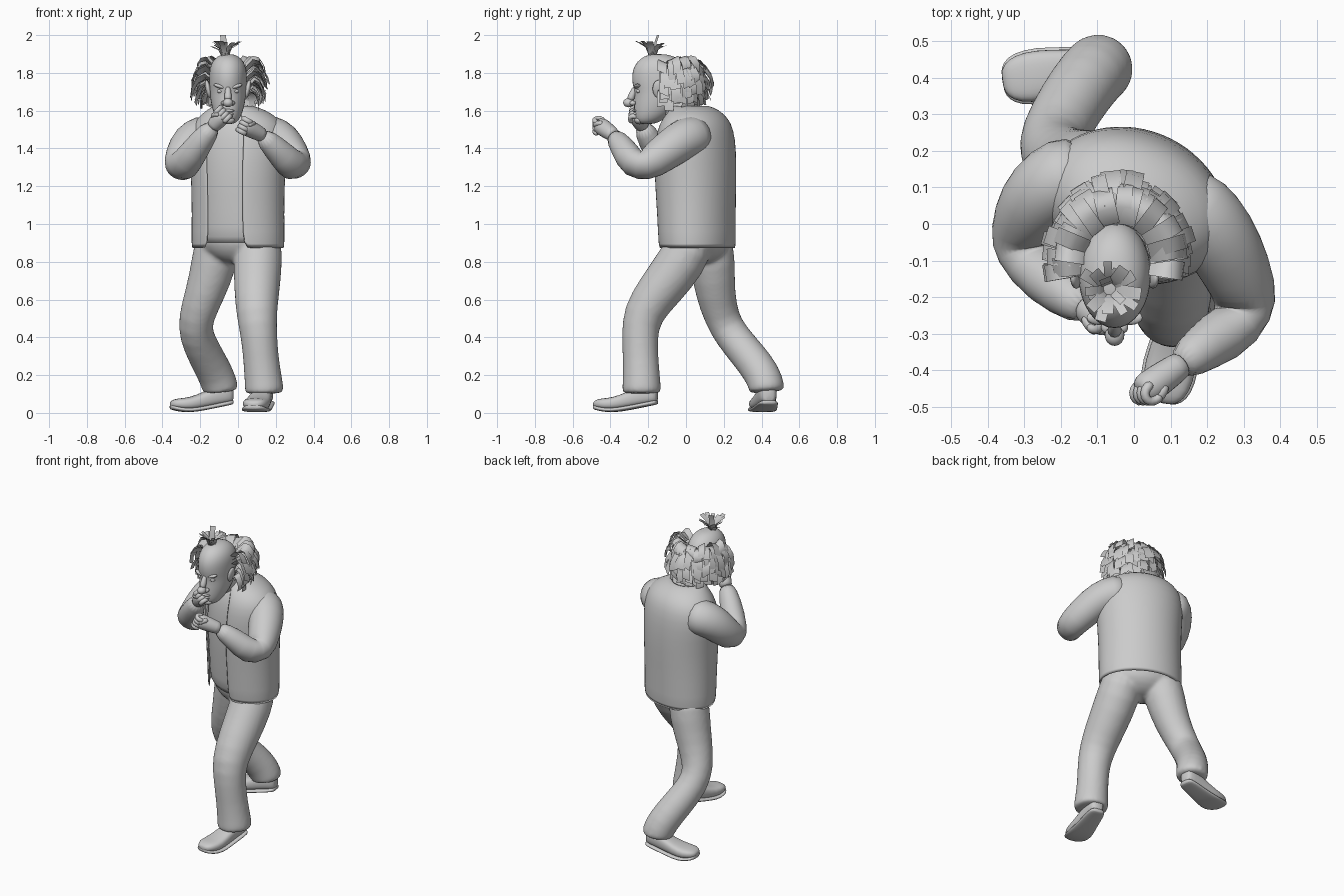
import bpy, bmesh, math, random
from math import sin, cos, pi, radians
from mathutils import Vector as V, Matrix

if "Cube" in bpy.data.objects:
    bpy.data.objects.remove(bpy.data.objects["Cube"])

random.seed(4)
TWIST = radians(-22)          # torso is turned in a guard stance
N = 16


def finish(name, bm, subsurf=0, thick=0):
    bmesh.ops.recalc_face_normals(bm, faces=bm.faces)
    me = bpy.data.meshes.new(name)
    bm.to_mesh(me)
    bm.free()
    ob = bpy.data.objects.new(name, me)
    bpy.context.collection.objects.link(ob)
    for p in me.polygons:
        p.use_smooth = True
    if thick:
        m = ob.modifiers.new("thickness", "SOLIDIFY")
        m.thickness, m.offset = thick, -1
    if subsurf:
        m = ob.modifiers.new("smooth", "SUBSURF")
        m.levels = m.render_levels = subsurf
    return ob


def loft(name, rings, closed=True, subsurf=1, thick=0):
    """Skin a list of equal-length point rings."""
    bm = bmesh.new()
    rows = [[bm.verts.new(p) for p in r] for r in rings]
    n = len(rows[0])
    for a, b in zip(rows, rows[1:]):
        for i in range(n if closed else n - 1):
            j = (i + 1) % n
            bm.faces.new((a[i], a[j], b[j], b[i]))
    if closed:
        bm.faces.new(rows[0])
        bm.faces.new(rows[-1])
    return finish(name, bm, subsurf, thick)


def oval(c, u, v, a0=0, a1=2 * pi, n=N, full=True):
    steps = n if full else n - 1
    angs = [a0 + (a1 - a0) * i / steps for i in range(n)]
    return [V(c) + V(u) * cos(a) + V(v) * sin(a) for a in angs]


def tube(name, pts, n=N):
    """Tapered limb through (x, y, z, radius) points."""
    P = [V(p[:3]) for p in pts]
    rings, u = [], None
    for i, p in enumerate(P):
        t = (P[min(i + 1, len(P) - 1)] - P[max(i - 1, 0)]).normalized()
        u = u or (V((0, 1, 0)) if abs(t.y) < .8 else V((1, 0, 0)))
        u = (u - t * u.dot(t)).normalized()
        r = pts[i][3] * 1.02
        rings.append(oval(p, u * r, t.cross(u) * r, n=n))
    return loft(name, rings)


def ball(name, c, r, rot=0):
    bm = bmesh.new()
    bmesh.ops.create_uvsphere(bm, u_segments=16, v_segments=10, radius=1)
    bm.transform(Matrix.Translation(c) @ Matrix.Rotation(rot, 4, 'Y') @ Matrix.Diagonal((*r, 1)))
    return finish(name, bm)


def fuse(name, parts, voxel, smooth):
    """Join overlapping closed parts into one soft skin."""
    bpy.ops.object.select_all(action='DESELECT')
    for p in parts:
        p.select_set(True)
    bpy.context.view_layer.objects.active = parts[0]
    bpy.ops.object.join()
    ob = parts[0]
    ob.name = name
    m = ob.modifiers.new("fuse", "REMESH")
    m.mode, m.voxel_size, m.use_smooth_shade = 'VOXEL', voxel, True
    m = ob.modifiers.new("soften", "SMOOTH")
    m.factor, m.iterations = .5, smooth


# Torso: closed shirt body and an open-fronted vest over it
SECTIONS = [(.865, 0, .06, .257, .197), (1.05, 0, .055, .252, .2), (1.25, 0, .05, .255, .212),
            (1.4, 0, .05, .268, .207), (1.5, 0, .05, .262, .192), (1.56, 0, .05, .225, .165),
            (1.605, -.01, .045, .16, .125), (1.63, -.025, .02, .095, .09)]


def section(s, inset, a0=0, a1=2 * pi, n=24, full=True):
    z, x, y, a, b = s
    a, b = a - inset, b - inset
    return oval((x, y, z), (a * cos(TWIST), a * sin(TWIST), 0),
                (-b * sin(TWIST), b * cos(TWIST), 0), a0, a1, n, full)


SHIRT = [(.885, 0, .06, .245, .185), (.915, 0, .06, .257, .197)] + SECTIONS[1:]
loft("shirt", [section(s, .03 if i == 0 else .014) for i, s in enumerate(SHIRT)])
loft("vest", [section(s, 0, radians(-67), radians(247), 28, False) for s in SECTIONS],
     closed=False, thick=.012)

# Trousers: one leg forward, one trailing, fused at the hips
hips = loft("hips", [section((z, 0, y, a, b), 0) for z, y, a, b in
                     [(.785, .05, .06, .06), (.83, .06, .17, .13), (.89, .06, .225, .165), (.97, .05, .225, .165)]])
front_leg = tube("front_leg", [
    (.11, .05, .95, .125), (.105, -.02, .8, .13), (.1, -.14, .65, .121),
    (.098, -.235, .52, .107), (.112, -.245, .4, .096), (.122, -.24, .28, .094),
    (.135, -.235, .17, .1), (.14, -.235, .115, .104), (.14, -.235, .1, .1)])
back_leg = tube("back_leg", [
    (-.1, .12, .95, .128), (-.125, .14, .79, .121), (-.175, .155, .63, .105),
    (-.225, .19, .5, .093), (-.224, .24, .41, .091), (-.17, .335, .3, .094),
    (-.115, .41, .2, .096), (-.09, .43, .125, .096), (-.09, .43, .11, .09)])
fuse("trousers", [hips, front_leg, back_leg], .011, 8)


# Shoes: heel to toe loft, sole as a flatter, wider copy
def shoe(name, heel, toe):
    heel, toe = V((*heel, 0)), V((*toe, 0))
    d = toe - heel
    side = V((-d.y, d.x, 0)).normalized()
    prof = [(0, .025, .09), (.04, .045, .11), (.25, .053, .12), (.45, .06, .1),
            (.7, .073, .08), (.88, .066, .07), (.97, .045, .05), (1, .02, .035)]
    for part, wide, low in (("upper", 0, .012), ("sole", .007, 0)):
        rings = []
        for t, w, h in prof:
            lift = .045 * max(0, 1 - t / .65) + .02 * max(0, t - .8) / .2
            h = h if part == "upper" else .025
            c = heel + d * t + V((0, 0, lift + low + (h - low) / 2))
            rings.append([c + side * (w + wide) * math.copysign(abs(cos(a)) ** .7, cos(a))
                          + V((0, 0, (h - low) / 2 * math.copysign(abs(sin(a)) ** .7, sin(a))))
                          for a in [2 * pi * i / N for i in range(N)]])
        loft(name + "_" + part, rings)


shoe("front_shoe", (.15, -.15), (.078, -.49))
shoe("back_shoe", (-.025, .44), (-.36, .39))

# Arms raised in a guard
tube("left_arm", [(.12, .06, 1.46, .11), (.18, .03, 1.465, .112), (.23, -.03, 1.44, .107),
                  (.28, -.125, 1.37, .097), (.312, -.215, 1.305, .087), (.282, -.28, 1.31, .083),
                  (.19, -.337, 1.41, .065), (.12, -.39, 1.475, .047)])
tube("right_arm", [(-.13, .13, 1.46, .11), (-.2, .13, 1.465, .112), (-.25, .085, 1.435, .108),
                   (-.29, .02, 1.36, .098), (-.31, -.05, 1.295, .087), (-.275, -.115, 1.32, .082),
                   (-.187, -.195, 1.45, .064), (-.125, -.235, 1.525, .047)])


# Fists: palm, four curled fingers and a thumb
def fist(name, wrist, c, across):
    wrist, c = V(wrist), V(c)
    d = (c - wrist).normalized()
    s = V(across)
    s = (s - d * s.dot(d)).normalized()
    p = d.cross(s)
    if p.y > 0:
        p = -p
    tube(name + "_palm", [(*(wrist - d * .02), .036), (*wrist, .04), (*(c - d * .02), .047),
                          (*(c + d * .015), .046), (*(c + d * .035), .03)], 12)
    for i in range(4):
        o = c + s * (i - 1.5) * .022
        tube(f"{name}_finger_{i}", [(*(o + d * a + p * b), .015) for a, b in
                                    ((0, -.014), (.03, -.012), (.042, .006), (.036, .028), (.01, .034), (0, .025))], 8)
    o = c + s * .034
    tube(name + "_thumb", [(*(o - d * .035 + p * .01), .016), (*(o + p * .03), .016),
                           (*(o - s * .025 + d * .015 + p * .042), .013)], 8)


fist("left_fist", (.12, -.39, 1.475), (.042, -.445, 1.515), (0, -.3, 1))
fist("right_fist", (-.125, -.235, 1.525), (-.088, -.256, 1.568), (.3, -.3, 1))

# Neck, collar and head
HX = -.053
tube("neck", [(-.03, .03, 1.48, .085), (-.035, -.01, 1.57, .078), (-.05, -.08, 1.64, .075),
              (-.05, -.1, 1.7, .07)])
tube("collar", [(-.035, .0, 1.53, .1), (-.04, -.015, 1.58, .095), (-.045, -.03, 1.61, .085)])
HEAD = [(1.528, -.245, -.17, .03), (1.545, -.268, -.13, .055), (1.58, -.276, -.08, .075),
        (1.62, -.278, -.04, .087), (1.66, -.277, -.01, .095), (1.7, -.274, .005, .099),
        (1.735, -.286, .015, .101), (1.78, -.29, .015, .102), (1.82, -.284, .005, .1),
        (1.86, -.262, -.02, .086), (1.888, -.225, -.06, .058), (1.9, -.18, -.11, .025)]
loft("head", [oval((HX, (f + b) / 2, z), (rx, 0, 0), (0, (b - f) / 2, 0)) for z, f, b, rx in HEAD])

# Face
tube("nose_bridge", [(HX, -.265, 1.73, .014), (HX, -.283, 1.69, .018), (HX, -.298, 1.65, .024)], 10)
ball("nose_tip", (HX, -.303, 1.642), (.027, .03, .024))
ball("upper_lip", (HX, -.265, 1.6), (.034, .018, .009))
ball("lower_lip", (HX, -.263, 1.583), (.03, .018, .01))
ball("chin", (HX, -.248, 1.55), (.036, .025, .022))
for k, sd in ((-1, "right"), (1, "left")):
    ball(sd + "_nostril", (HX + k * .022, -.282, 1.64), (.015, .017, .013))
    ball(sd + "_eye", (HX + k * .04, -.25, 1.703), (.019, .015, .011))
    ball(sd + "_brow", (HX + k * .042, -.256, 1.728), (.036, .02, .011), -k * .3)
    ball(sd + "_ear", (HX + k * .105, -.145, 1.715), (.014, .032, .048), k * .2)


# Hair made of flat strips
def strip(bm, path, side, w):
    rows = [[bm.verts.new(p - side * w / 2), bm.verts.new(p + side * w / 2)] for p in path]
    for a, b in zip(rows, rows[1:]):
        bm.faces.new((a[0], a[1], b[1], b[0]))


# Each row: root height, outward reach, drop, strip count
bm = bmesh.new()
for z, spread, drop, count in ((1.845, 1.95, .03, 18), (1.82, 2.18, .07, 20), (1.79, 2.15, .07, 20),
                               (1.755, 2.05, .07, 20), (1.72, 1.9, .06, 18), (1.685, 1.65, .05, 16)):
    for i in range(count):
        a = radians(-6 + 192 * i / (count - 1) + random.uniform(-4, 4))
        out = V((cos(a) * .1, sin(a) * .115, 0))
        side = V((-sin(a), cos(a), random.uniform(-.6, .6))).normalized()
        sp = 1 + (spread - 1) * random.uniform(.82, 1.04)
        root = V((HX + .01, -.1, z + random.uniform(-.015, .015)))
        path = [root + out * (1 + (sp - 1) * t) + V((0, 0, .035 * sin(pi * t) - drop * t * t))
                for t in (-.15, .3, .65, .9, 1)]
        path[-1] += V((0, 0, -random.uniform(.0, .03))) - out * random.uniform(0, .15)
        strip(bm, path, side, random.uniform(.04, .058))
finish("side_hair", bm)

bm = bmesh.new()
for i in range(16):
    a = 2 * pi * i / 16 + random.uniform(-.2, .2)
    out = V((cos(a), sin(a), 0))
    reach, h = (.02, .115) if i == 5 else (random.uniform(.03, .08), random.uniform(.055, .085))
    base = V((-.068, -.178, 1.885)) + out * .012
    strip(bm, [base, base + out * reach * .3 + V((0, 0, h * .65)), base + out * reach + V((0, 0, h))],
          V((-sin(a), cos(a), 0)), random.uniform(.02, .035))
finish("top_tuft", bm)
